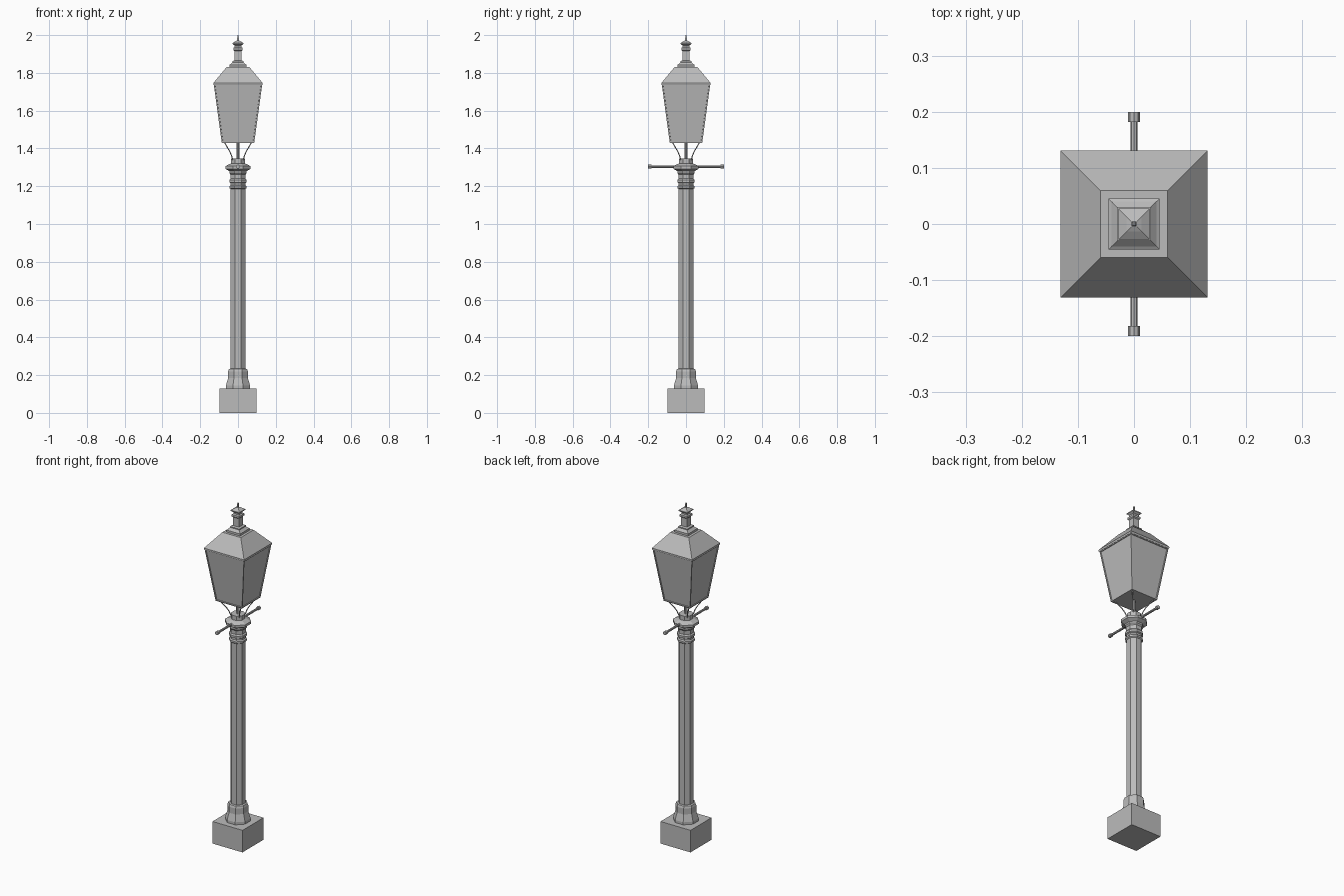
import bpy, bmesh, math
from mathutils import Vector

if "Cube" in bpy.data.objects:
    bpy.data.objects.remove(bpy.data.objects["Cube"])

grey = bpy.data.materials.new("painted grey metal")
grey.diffuse_color = (0.5, 0.5, 0.5, 1)
grey.use_nodes = True
grey.node_tree.nodes["Principled BSDF"].inputs["Base Color"].default_value = grey.diffuse_color


def finish(bm, name):
    bmesh.ops.recalc_face_normals(bm, faces=bm.faces)
    me = bpy.data.meshes.new(name)
    bm.to_mesh(me)
    bm.free()
    me.materials.append(grey)
    ob = bpy.data.objects.new(name, me)
    bpy.context.collection.objects.link(ob)
    return ob


def loft(name, profile, sides, inset=None):
    """Stack of flat-fronted polygon rings; profile = (half width, z)."""
    bm = bmesh.new()
    rings = []
    for half, z in profile:
        r = half / math.cos(math.pi / sides)
        rings.append([bm.verts.new((r * math.cos((i + .5) * math.tau / sides),
                                    r * math.sin((i + .5) * math.tau / sides), z))
                      for i in range(sides)])
    walls = []
    for a, b in zip(rings, rings[1:]):
        for i in range(sides):
            j = (i + 1) % sides
            walls.append(bm.faces.new((a[i], a[j], b[j], b[i])))
    bm.faces.new(rings[0][::-1])
    bm.faces.new(rings[-1])
    bmesh.ops.recalc_face_normals(bm, faces=bm.faces)
    if inset:
        bmesh.ops.inset_individual(bm, faces=walls, thickness=inset[0])
        bmesh.ops.inset_individual(bm, faces=walls, thickness=0.001, depth=-inset[1])
    return finish(bm, name)


def rod(name, points, radius, sides=6):
    """Bar swept through a list of points."""
    bm = bmesh.new()
    for p, q in zip(points, points[1:]):
        p, q = Vector(p), Vector(q)
        d = q - p
        m = d.to_track_quat('Z', 'Y').to_matrix().to_4x4()
        m.translation = (p + q) / 2
        bmesh.ops.create_cone(bm, cap_ends=True, segments=sides, radius1=radius,
                              radius2=radius, depth=d.length, matrix=m)
    return finish(bm, name)


# Base and column
loft("base_block", [(.098, 0), (.098, .13)], 4)
loft("pedestal", [(.064, .13), (.064, .145), (.052, .185), (.052, .22),
                  (.048, .232), (.04, .235)], 8)
loft("shaft", [(.039, .225), (.039, 1.19)], 8)
loft("neck_rings", [(.039, 1.185), (.045, 1.19), (.045, 1.2), (.039, 1.206), (.039, 1.216),
                    (.046, 1.22), (.046, 1.232), (.04, 1.24), (.04, 1.262),
                    (.046, 1.27), (.046, 1.282)], 8)
loft("collar", [(.046, 1.28), (.066, 1.292), (.066, 1.306), (.045, 1.318),
                (.036, 1.32), (.036, 1.346)], 8)

# Ladder bar with end knobs
rod("ladder_bar", [(0, -.19, 1.304), (0, .19, 1.304)], .0065, 8)
for s, side in ((-1, "front"), (1, "back")):
    rod("ladder_knob_" + side, [(0, s * .182, 1.304), (0, s * .2, 1.304)], .0105, 8)

# Lantern supports: middle stem and four curved corner brackets
loft("lantern_stem", [(.007, 1.34), (.007, 1.435)], 8)
for i in range(4):
    sx, sy = (1, -1)[i & 1], (1, -1)[i >> 1]
    path = [(.028, 1.34), (.034, 1.362), (.044, 1.385), (.056, 1.405), (.072, 1.433)]
    rod("lantern_bracket_%d" % (i + 1), [(sx * h, sy * h, z) for h, z in path], .0028)

# Lantern body with recessed panes, roof and chimney
loft("lantern_body", [(.086, 1.43), (.128, 1.737)], 4, inset=(.009, .004))
loft("lantern_roof", [(.129, 1.735), (.131, 1.738), (.131, 1.746), (.06, 1.831)], 4)
loft("roof_step", [(.045, 1.83), (.045, 1.843), (.04, 1.846), (.03, 1.856),
                   (.03, 1.862), (.02, 1.866)], 4)
loft("chimney", [(.019, 1.86), (.019, 1.916), (.024, 1.921), (.024, 1.932), (.018, 1.937),
                 (.018, 1.945), (.028, 1.953), (.028, 1.958), (.013, 1.968), (.005, 1.972)], 4)
loft("finial", [(.0045, 1.97), (.0045, 1.985), (.002, 2.0)], 4)
